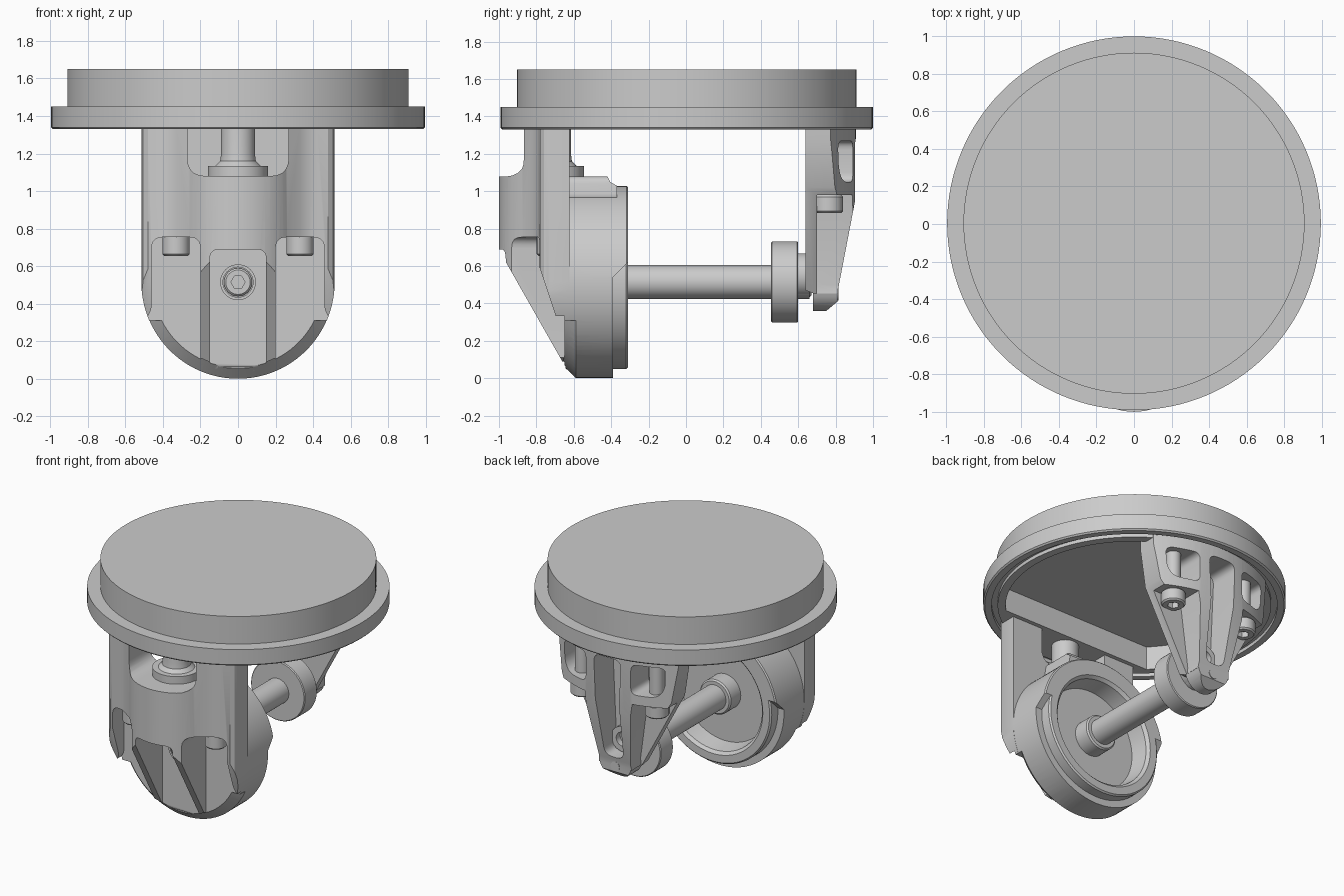
import bpy, bmesh, math
from mathutils import Vector

cube = bpy.data.objects.get("Cube")
if cube:
    bpy.data.objects.remove(cube, do_unlink=True)

GREY = (0.6, 0.6, 0.6, 1)
mat = bpy.data.materials.new("plain grey")
mat.use_nodes = True
mat.diffuse_color = GREY
mat.node_tree.nodes["Principled BSDF"].inputs["Base Color"].default_value = GREY
parts = []
HUB = 0.515  # height of the axle


def add(name, bm):
    bmesh.ops.remove_doubles(bm, verts=bm.verts, dist=1e-5)
    bmesh.ops.recalc_face_normals(bm, faces=bm.faces)
    mesh = bpy.data.meshes.new(name)
    bm.to_mesh(mesh)
    bm.free()
    mesh.materials.append(mat)
    ob = bpy.data.objects.new(name, mesh)
    bpy.context.collection.objects.link(ob)
    parts.append(ob)
    return ob


def place(axis, u, v, h):
    return Vector({"x": (h, u, v), "y": (u, h, v), "z": (u, v, h)}[axis])


def prism(name, pts, axis, a, b):
    """Extrude a flat outline along an axis from a to b."""
    bm = bmesh.new()
    face = bm.faces.new([bm.verts.new(place(axis, u, v, a)) for u, v in pts])
    new = bmesh.ops.extrude_face_region(bm, geom=[face])["geom"]
    verts = [g for g in new if isinstance(g, bmesh.types.BMVert)]
    bmesh.ops.translate(bm, verts=verts, vec=place(axis, 0, 0, b - a))
    return add(name, bm)


def lathe(name, profile, axis, u=0, v=0, steps=64):
    """Revolve (radius, position) points around an axis."""
    bm = bmesh.new()
    vs = [bm.verts.new(place(axis, u + r, v, h)) for r, h in profile]
    es = [bm.edges.new(p) for p in zip(vs, vs[1:])]
    bmesh.ops.spin(bm, geom=vs + es, cent=place(axis, u, v, 0), axis=place(axis, 0, 0, 1),
                   angle=2 * math.pi, steps=steps)
    return add(name, bm)


def rod(name, r, a, b, axis, u=0, v=0, steps=48, c=0.0):
    """Cylinder with an optional chamfer."""
    prof = [(0, a), (r - c, a), (r, a + c), (r, b - c), (r - c, b), (0, b)]
    return lathe(name, prof, axis, u, v, steps)


def rounded(pts, r, n=5):
    """Round the corners of an outline."""
    out = []
    for i, p in enumerate(pts):
        p, q, s = Vector(p), Vector(pts[i - 1]), Vector(pts[(i + 1) % len(pts)])
        a = p + (q - p).normalized() * min(r, (q - p).length * 0.45)
        b = p + (s - p).normalized() * min(r, (s - p).length * 0.45)
        for k in range(n + 1):
            t = k / n
            out.append(tuple(a * (1 - t) ** 2 + p * 2 * t * (1 - t) + b * t * t))
    return out


def arc(r, a, b, n, u=0, v=0):
    ang = [math.radians(a + (b - a) * k / n) for k in range(n + 1)]
    return [(u + r * math.cos(t), v + r * math.sin(t)) for t in ang]


def flip(pts):
    return [(-u, v) for u, v in pts]


def combine(ob, cutter, op="DIFFERENCE"):
    """Apply a boolean and drop the cutter."""
    mod = ob.modifiers.new("cut", "BOOLEAN")
    mod.operation, mod.object, mod.solver = op, cutter, "EXACT"
    dg = bpy.context.evaluated_depsgraph_get()
    dg.update()
    mesh = bpy.data.meshes.new_from_object(ob.evaluated_get(dg))
    ob.modifiers.clear()
    ob.data = mesh
    parts.remove(cutter)
    bpy.data.objects.remove(cutter, do_unlink=True)


def bolt_head(name, r, a, b, axis, u, v):
    """Cap head with a hexagonal socket."""
    ob = rod(name, r, a, b, axis, u, v, 32, 0.01)
    combine(ob, prism("cutter", arc(r * 0.5, 0, 300, 5, u, v), axis, a - 0.05, a + 0.04))


# Round top plate with a hollow underside that has one straight wall
plate = lathe("top_disc", [(0, 1.33), (0.9, 1.33), (0.9, 1.355), (0.94, 1.355), (0.94, 1.33),
                           (0.985, 1.33), (0.995, 1.34), (0.995, 1.45), (0.908, 1.45),
                           (0.908, 1.65), (0, 1.65)], "z", 0, 0.004, 128)
combine(plate, prism("cutter", arc(0.845, -44.5, 224.5, 72), "z", 1.2, 1.5))

# Front housing: curved plan trimmed to a round-bottomed outline
half = [(0.515, -0.622), (0.515, -0.73), (0.505, -0.76), (0.48, -0.78), (0.42, -0.788),
        (0.37, -0.798), (0.33, -0.825)]
nose = arc(0.33, -38, -142, 20, 0, -0.67)
housing = prism("front_housing", half + nose + flip(half)[::-1], "z", -0.1, 1.36)
outline = [(0.515, 1.5)] + arc(0.515, 0, -180, 40, 0, HUB) + [(-0.515, 1.5)]
combine(housing, prism("cutter", outline, "y", -1.2, -0.3), "INTERSECT")
notch = rounded([(-0.27, 1.6), (-0.27, 1.08), (0.27, 1.08), (0.27, 1.6)], 0.1)
combine(housing, prism("cutter", notch, "y", -1.2, -0.3))
slope = [(-1.01, 0.69), (-0.985, 0.66), (-0.65, 0.07), (-0.585, 0), (-0.585, -0.2), (-1.3, -0.2),
         (-1.3, 0.69)]
combine(housing, prism("cutter", slope, "x", -1, 1))
middle = rounded([(-0.15, -0.05), (-0.15, 0.69), (0.15, 0.69), (0.15, -0.05)], 0.05)
combine(housing, prism("cutter", middle, "y", -1.2, -0.65))
side = rounded([(0.2, -0.05), (0.2, 0.755), (0.46, 0.755), (0.46, 0.34), (0.6, 0.25),
                (0.6, -0.05)], 0.06)
rib_slope = [(-0.805, 0.66), (-0.645, 0.18), (-0.645, -0.1), (-1.1, -0.1), (-1.1, 0.66)]
for s, pts in ((1, side), (-1, flip(side))):
    combine(housing, prism("cutter", pts, "y", -1.2, -0.65))
    combine(housing, prism("cutter", rib_slope, "x", s * 0.455, s * 0.6))

# Round shell behind the housing, stepped in on its lower half
shell = rod("rear_shell", 0.514, -0.645, -0.31, "y", 0, HUB, 96, 0.008)
step = [(-0.39, -0.1), (-0.39, 0.54), (-0.31, 0.62), (-0.2, 0.62), (-0.2, -0.1)]
combine(shell, prism("cutter", step, "x", -1, 1))
combine(shell, rod("cutter", 0.43, -0.45, -0.2, "y", 0, HUB, 96))
lathe("shell_rim", [(0.44, -0.44), (0.465, -0.44), (0.465, -0.32), (0.455, -0.31), (0.4, -0.31),
                    (0.38, -0.33), (0.36, -0.45), (0.44, -0.45), (0.44, -0.44)],
      "y", 0, HUB, 96)

# Bevel around the lower front rim of the housing and shell
above = [(-1.4, 0.31), (-0.4, 0.31), (-0.4, 1.3), (-1.4, 1.3)]
for ob in (housing, shell):
    ring = lathe("cutter", [(0.45, -0.655), (0.56, -0.54), (0.56, -1.2), (0.45, -1.2),
                            (0.45, -0.655)], "y", 0, HUB, 96)
    combine(ring, prism("cutter", above, "x", -1, 1))
    combine(ob, ring)

# Shelf on top of the shell carrying the main screw
shelf = prism("screw_shelf", rounded([(-0.25, 0.948), (-0.23, 1.08), (0.23, 1.08), (0.25, 0.948)],
                                     0.04), "y", -0.63, -0.37)
ease = [(-0.42, 1.08), (-0.405, 1.05), (-0.37, 1.03), (-0.3, 1.03), (-0.3, 1.2), (-0.42, 1.2)]
combine(shelf, prism("cutter", ease, "x", -1, 1))
lathe("main_screw", [(0, 1.075), (0.16, 1.075), (0.16, 1.135), (0.12, 1.135),
                     (0.095, 1.16), (0.09, 1.2), (0.09, 1.5), (0, 1.5)], "z", 0, -0.705)

# Screws in the housing pockets and under the hanger
bolt_head("centre_bolt", 0.075, -0.675, -0.6, "y", 0, HUB)
lathe("centre_bolt_ring", [(0.08, -0.64), (0.08, -0.665), (0.095, -0.665), (0.095, -0.64),
                           (0.08, -0.64)], "y", 0, HUB)
for s, label in ((1, "left"), (-1, "right")):
    bolt_head("housing_screw_" + label, 0.073, 0.655, 0.77, "z", s * 0.33, -0.725)
    bolt_head("hanger_screw_" + label, 0.08, 0.885, 0.98, "z", s * 0.3, 0.76)
    rod("hanger_screw_shank_" + label, 0.05, 0.97, 1.45, "z", s * 0.3, 0.76, 24)

# Axle with its collars
rod("axle", 0.09, -0.46, 0.66, "y", 0, HUB)
rod("axle_base_collar", 0.125, -0.46, -0.33, "y", 0, HUB, c=0.01)
rod("axle_wheel", 0.217, 0.455, 0.6, "y", 0, HUB, 64, 0.006)
rod("axle_spacer", 0.118, 0.59, 0.67, "y", 0, HUB + 0.035, c=0.01)
lathe("axle_bush", [(0.05, 0.66), (0.09, 0.66), (0.09, 0.73), (0.05, 0.73), (0.05, 0.66)],
      "y", 0, HUB + 0.1, 32)

# Rear hanger: tapered bracket with curved back and pockets
edge = [(0.48, 1.5), (0.48, 1.28), (0.44, 1.02), (0.135, 0.45)]
tip = arc(0.13, -15, -165, 14, 0, 0.49)
hanger = prism("rear_hanger", edge + tip + flip(edge)[::-1], "y", 0.6, 1)
section = [(0.64, 1.5), (0.64, 0.47), (0.68, 0.455), (0.68, 0.3), (0.75, 0.36), (0.81, 0.41),
           (0.812, 0.47), (0.91, 0.98), (0.91, 1.5)]
combine(hanger, prism("cutter", section, "x", -1, 1), "INTERSECT")
combine(hanger, rod("cutter", 0.91, 0, 2, "z", steps=128), "INTERSECT")
trough = rounded([(-0.11, 1.28), (0.11, 1.28), (0.075, 0.52), (-0.075, 0.52)], 0.06)
combine(hanger, prism("cutter", trough, "y", 0.685, 1.2))
window = rounded([(0.18, 1.27), (0.41, 1.27), (0.4, 1.11), (0.35, 1.05), (0.18, 1.05)], 0.05)
under = [(0.19, 0.98), (0.7, 0.98), (0.7, 0.2), (0.16, 0.2), (0.125, 0.5)]
for pts in (window, flip(window)):
    combine(hanger, prism("cutter", pts, "y", 0.685, 1.2))
for pts in (under, flip(under)):
    combine(hanger, prism("cutter", pts, "y", 0.7, 1.2))
rod("hanger_pin", 0.035, 0.7, 0.815, "y", 0, 0.45, 24)

# Smooth the curved faces and keep the edges sharp
bpy.ops.object.select_all(action="DESELECT")
for ob in parts:
    ob.select_set(True)
bpy.context.view_layer.objects.active = parts[0]
bpy.ops.object.shade_smooth_by_angle(angle=math.radians(30))
